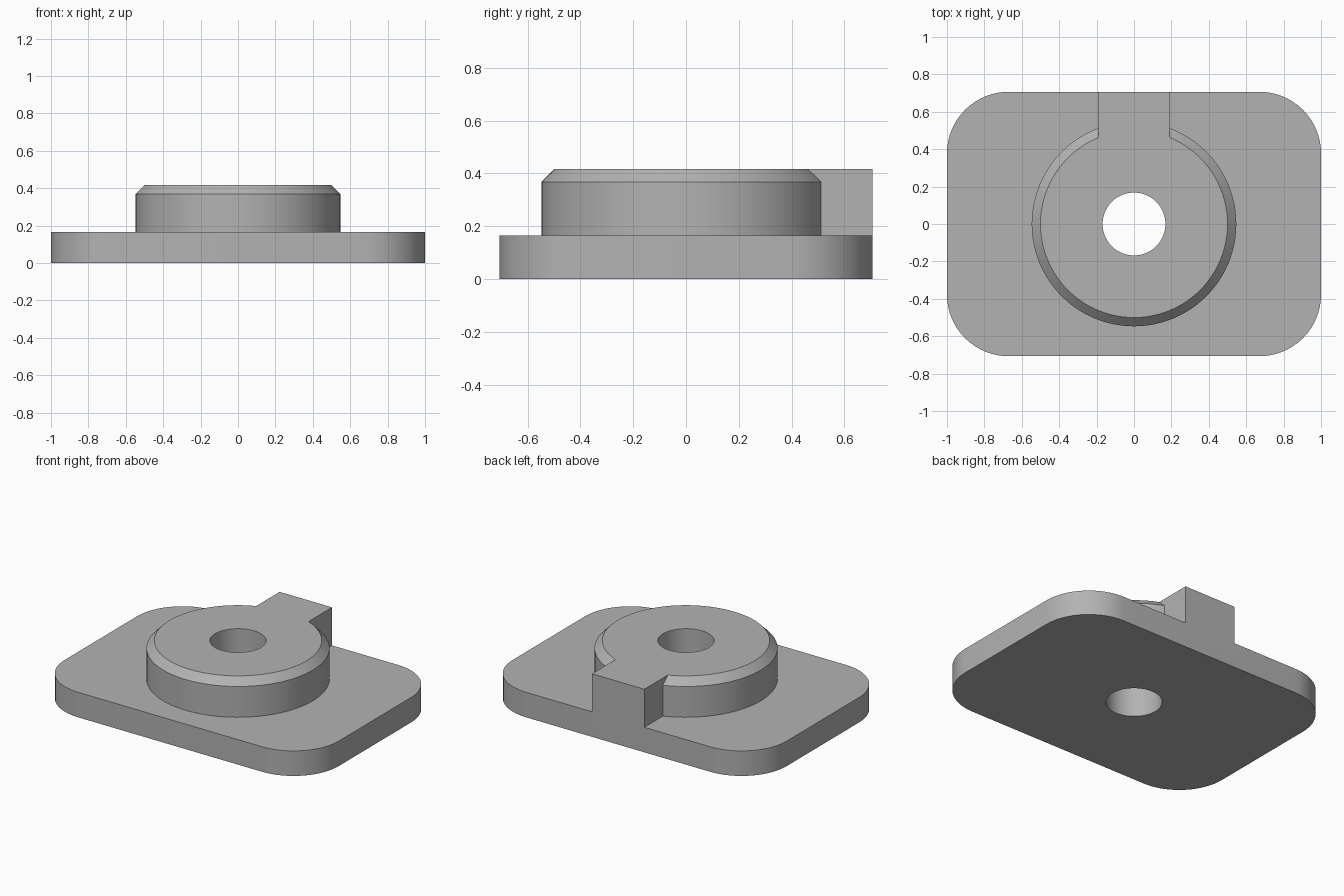
import bpy
import bmesh
from math import cos, sin, pi, radians

default = bpy.data.objects.get("Cube")
if default:
    bpy.data.objects.remove(default, do_unlink=True)

HALF_X, HALF_Y, CORNER = 1.0, 0.707, 0.33
PLATE_TOP, CHAMFER_Z, TOP = 0.165, 0.368, 0.416
BOSS_R, BOSS_TOP_R, HOLE_R = 0.547, 0.5, 0.168
KEY_HALF = 0.191

grey = bpy.data.materials.new("plain grey")
grey.use_nodes = True
colour = (0.45, 0.45, 0.45, 1)
grey.diffuse_color = colour
grey.node_tree.nodes["Principled BSDF"].inputs["Base Color"].default_value = colour


def loft(name, rings):
    """Closed solid through a stack of rings with equal point counts."""
    bm = bmesh.new()
    loops = [[bm.verts.new(p) for p in ring] for ring in rings]
    for low, high in zip(loops, loops[1:]):
        for i in range(len(low)):
            j = (i + 1) % len(low)
            bm.faces.new((low[i], low[j], high[j], high[i]))
    bm.faces.new(loops[0][::-1])
    bm.faces.new(loops[-1])
    bmesh.ops.recalc_face_normals(bm, faces=bm.faces)
    mesh = bpy.data.meshes.new(name)
    bm.to_mesh(mesh)
    bm.free()
    mesh.materials.append(grey)
    obj = bpy.data.objects.new(name, mesh)
    bpy.context.collection.objects.link(obj)
    return obj


def circle(r, z, n=96):
    return [(r * cos(2 * pi * i / n), r * sin(2 * pi * i / n), z) for i in range(n)]


def rounded_rectangle(z, steps=16):
    points = []
    for k, (sx, sy) in enumerate([(1, 1), (-1, 1), (-1, -1), (1, -1)]):
        for i in range(steps + 1):
            a = (k + i / steps) * pi / 2
            points.append((sx * (HALF_X - CORNER) + CORNER * cos(a),
                           sy * (HALF_Y - CORNER) + CORNER * sin(a), z))
    return points


def rectangle(x, y0, y1, z):
    return [(-x, y0, z), (x, y0, z), (x, y1, z), (-x, y1, z)]


def combine(target, tool, operation):
    """Apply a boolean and discard the tool."""
    mod = target.modifiers.new(operation, "BOOLEAN")
    mod.operation = operation
    mod.solver = "EXACT"
    mod.object = tool
    bpy.ops.object.select_all(action="DESELECT")
    bpy.context.view_layer.objects.active = target
    target.select_set(True)
    bpy.ops.object.modifier_apply(modifier=mod.name)
    bpy.data.objects.remove(tool, do_unlink=True)


# Rounded base plate
plate = loft("flanged_plate", [rounded_rectangle(0), rounded_rectangle(PLATE_TOP)])

# Round boss with a chamfered rim
inside = PLATE_TOP / 2
boss = loft("boss", [circle(BOSS_R, inside), circle(BOSS_R, CHAMFER_Z),
                     circle(BOSS_TOP_R, TOP)])

# Key running from the boss to the back edge
key = loft("key", [rectangle(KEY_HALF, HOLE_R * 1.5, HALF_Y, z) for z in (inside, TOP)])

# Central through hole
drill = loft("drill", [circle(HOLE_R, -0.1, 64), circle(HOLE_R, TOP + 0.1, 64)])

combine(boss, key, "UNION")
combine(plate, boss, "UNION")
combine(plate, drill, "DIFFERENCE")

bpy.ops.object.shade_smooth_by_angle(angle=radians(30))
